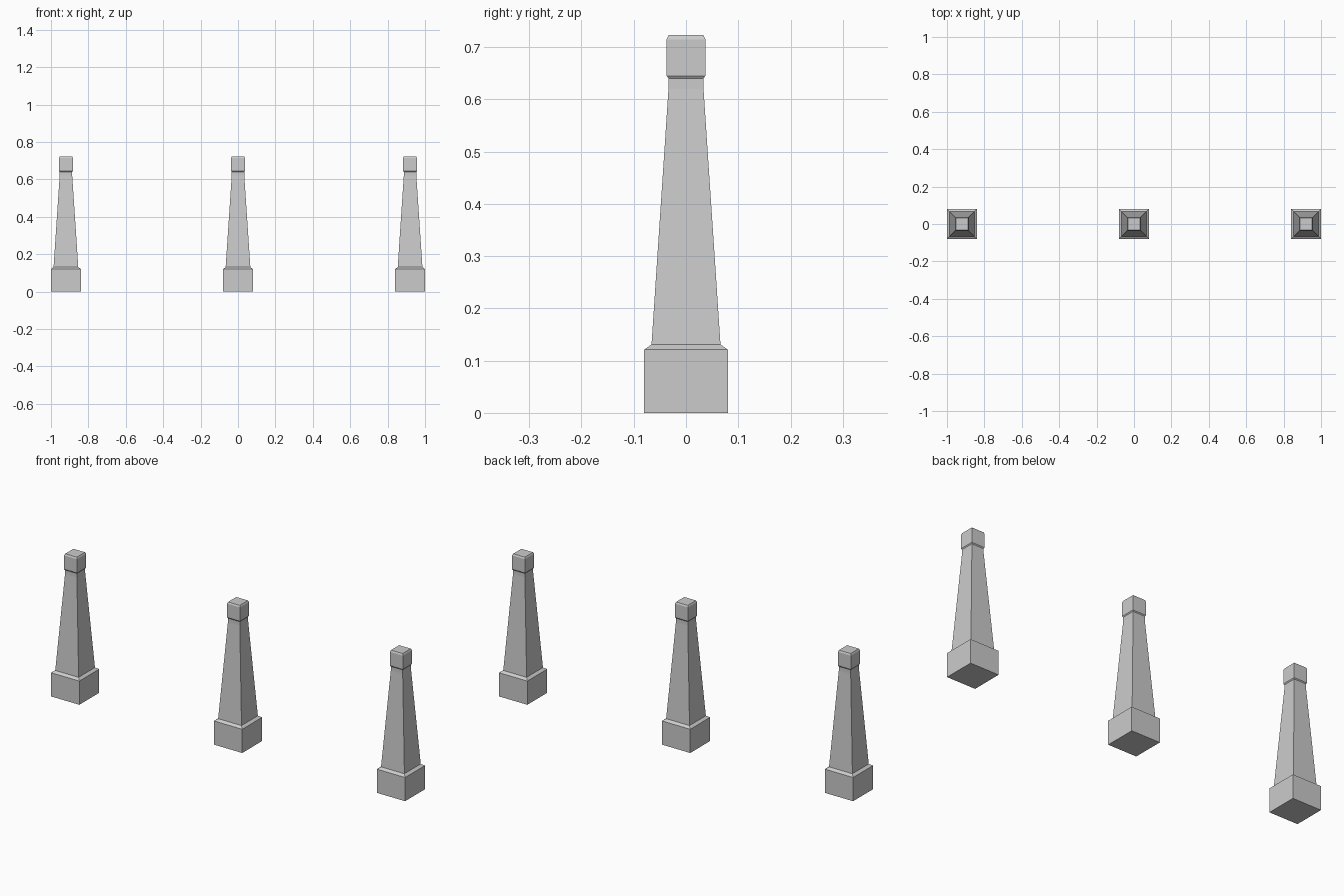
import bpy, bmesh

if "Cube" in bpy.data.objects:
    bpy.data.objects.remove(bpy.data.objects["Cube"])

# (half width, height) steps of the square post, bottom to top
BASE = [(0.08, 0.0), (0.08, 0.121), (0.066, 0.131)]
SHAFT = [(0.066, 0.131), (0.0335, 0.62), (0.0335, 0.64)]
CAP = [(0.0335, 0.64), (0.037, 0.645), (0.037, 0.715), (0.033, 0.723)]


def square_loft(profile):
    """Stack square rings from a profile; faces stay flat."""
    bm = bmesh.new()
    corners = [(-1, -1), (1, -1), (1, 1), (-1, 1)]
    rings = [[bm.verts.new((sx * h, sy * h, z)) for sx, sy in corners]
             for h, z in profile]
    for a, b in zip(rings, rings[1:]):
        for i in range(4):
            j = (i + 1) % 4
            bm.faces.new((a[i], a[j], b[j], b[i]))
    bm.faces.new(rings[0][::-1])
    bm.faces.new(rings[-1])
    return bm


def add_post(name, profile, x):
    mesh = bpy.data.meshes.new(name)
    bm = square_loft(profile)
    bm.to_mesh(mesh)
    bm.free()
    obj = bpy.data.objects.new(name, mesh)
    obj.location.x = x
    bpy.context.collection.objects.link(obj)


# Three identical bollards in a row, each one closed tapered post
for side, x in (("left", -0.92), ("middle", 0.0), ("right", 0.92)):
    add_post(side + "_bollard", BASE + SHAFT[1:] + CAP[1:], x)
